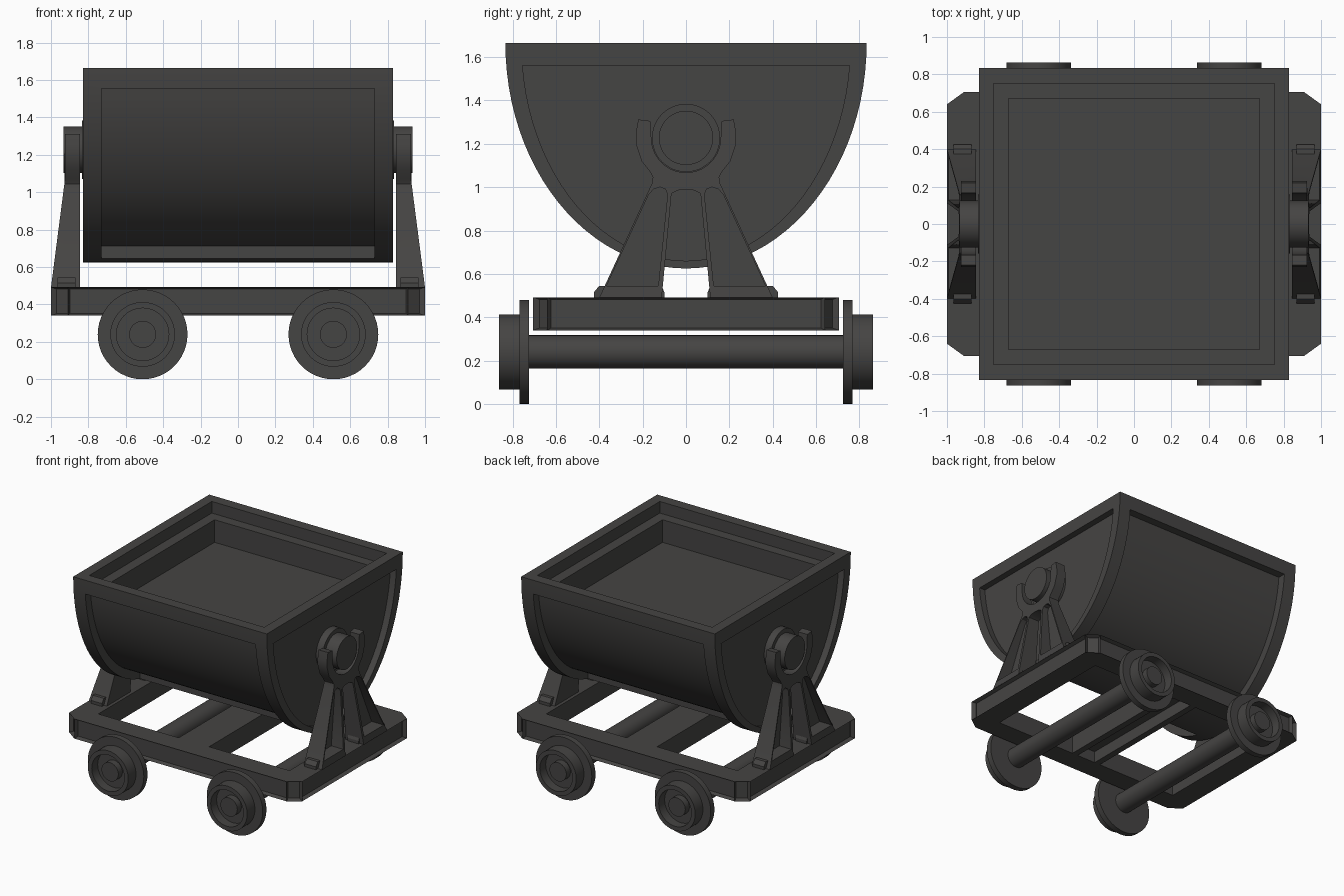
import bpy, bmesh
from math import pi, sin, cos, sqrt, asin

if "Cube" in bpy.data.objects:
    bpy.data.objects.remove(bpy.data.objects["Cube"])

mat = bpy.data.materials.new("dark_iron")
mat.diffuse_color = (0.06, 0.058, 0.056, 1)
mat.use_nodes = True
mat.node_tree.nodes["Principled BSDF"].inputs["Base Color"].default_value = mat.diffuse_color


def finish(name, bm):
    bmesh.ops.recalc_face_normals(bm, faces=bm.faces)
    me = bpy.data.meshes.new(name)
    bm.to_mesh(me)
    bm.free()
    me.materials.append(mat)
    ob = bpy.data.objects.new(name, me)
    bpy.context.collection.objects.link(ob)
    return ob


def prism_bm(pts, lo, hi, axis):
    """Extrude a 2D outline along an axis (0=x, 1=y, 2=z)."""
    bm = bmesh.new()
    loops = []
    for h in (lo, hi):
        loop = []
        for p in pts:
            c = list(p)
            c.insert(axis, h)
            loop.append(bm.verts.new(c))
        loops.append(loop)
    a, b = loops
    bm.faces.new(a)
    bm.faces.new(b[::-1])
    for i in range(len(a)):
        j = (i + 1) % len(a)
        bm.faces.new((a[i], b[i], b[j], a[j]))
    return bm


def prism(name, pts, lo, hi, axis=0):
    return finish(name, prism_bm(pts, lo, hi, axis))


def rect(x0, x1, y0, y1):
    return [(x0, y0), (x1, y0), (x1, y1), (x0, y1)]


def select(ob):
    bpy.ops.object.select_all(action='DESELECT')
    ob.select_set(True)
    bpy.context.view_layer.objects.active = ob


def cut(ob, *args):
    cutter = prism("cutter", *args)
    mod = ob.modifiers.new("cut", 'BOOLEAN')
    mod.operation, mod.solver, mod.object = 'DIFFERENCE', 'EXACT', cutter
    select(ob)
    bpy.ops.object.modifier_apply(modifier=mod.name)
    bpy.data.objects.remove(cutter)


def smooth(ob):
    select(ob)
    bpy.ops.object.shade_smooth_by_angle(angle=pi / 6)


def turned_copy(ob, name):
    """Copy on the opposite side, turned half a turn about z."""
    c = ob.copy()
    c.name = name
    c.rotation_euler.z = pi
    bpy.context.collection.objects.link(c)
    return c


def lathe(name, profile, axis, centre=(0, 0, 0), n=48):
    """Revolve (radius, height) points around the x or y axis."""
    bm = bmesh.new()
    vs = [bm.verts.new((h, r, 0) if axis == 0 else (r, h, 0)) for r, h in profile]
    es = [bm.edges.new(e) for e in zip(vs, vs[1:])]
    ax = (1, 0, 0) if axis == 0 else (0, 1, 0)
    bmesh.ops.spin(bm, geom=vs + es, cent=(0, 0, 0), axis=ax, angle=2 * pi, steps=n)
    bmesh.ops.remove_doubles(bm, verts=bm.verts, dist=1e-4)
    ob = finish(name, bm)
    ob.location = centre
    smooth(ob)
    return ob


TOP = 1.665


def bowl(a, b, t0, t1, n):
    """Elliptical arc hanging from the rim height; t=0 at +y, pi/2 at the bottom."""
    ts = [t0 + (t1 - t0) * i / n for i in range(n + 1)]
    return [(a * cos(t), TOP - b * sin(t)) for t in ts]


# tub with recessed sides, recessed ends and stepped interior
tub = prism("tub", bowl(0.833, 1.04, 0, pi, 48), -0.83, 0.83)
t_top, t_low = asin(0.11 / 0.975), pi / 2 - asin(0.16 / 0.77)
side = bowl(0.77, 0.975, t_top, t_low, 20) + [(0.16, 0.5), (1.0, 0.5), (1.0, TOP - 0.11)]
t_end = asin(0.105 / 1.005)
end = bowl(0.758, 1.005, t_end, pi - t_end, 44)
for s in (1, -1):
    cut(tub, [(s * y, z) for y, z in side], -0.73, 0.73, 0)
    cut(tub, end, s * 0.78, s * 0.95, 0)
cut(tub, rect(-0.75, 0.75, -0.75, 0.75), 1.575, 1.8, 2)
cut(tub, rect(-0.67, 0.67, -0.67, 0.67), 1.40, 1.8, 2)
smooth(tub)

# pivot pins with collar
pin = lathe("pivot_pin_right", [(0, 0.77), (0.157, 0.77), (0.157, 0.835), (0.125, 0.835),
                                (0.125, 0.933), (0, 0.933)], 0, (0, 0, 1.227))
turned_copy(pin, "pivot_pin_left")

# A-frame bracket with open saddle
saddle = [(0.16 * sin(t), 1.227 - 0.16 * cos(t)) for t in [i * pi / 20 for i in range(1, 11)]]
half = saddle + [(0.165, 1.305), (0.22, 1.312), (0.231, 1.25), (0.231, 1.20), (0.205, 1.12),
                 (0.165, 1.07), (0.153, 1.045), (0.158, 1.015), (0.40, 0.49),
                 (0.112, 0.49), (0.067, 0.97), (0.04, 0.985)]
outline = [(0, 1.067)] + half + [(0, 0.99)] + [(-y, z) for y, z in half[::-1]]
bm = prism_bm(outline, 0.845, 1.0, 0)
for v in bm.verts:
    if v.co.x > 0.9:  # outer face leans in towards the top
        v.co.x = 1.0 - 0.075 * min(1, (v.co.z - 0.49) / 0.58)
bracket = finish("bracket_right", bm)
pocket = [(0.128, 0.545), (0.366, 0.545), (0.172, 0.965), (0.15, 0.99),
          (0.12, 1.0), (0.095, 0.99), (0.085, 0.965)]
for s in (1, -1):
    cut(bracket, [(s * y, z) for y, z in pocket], 0.89, 1.1, 0)
smooth(bracket)
turned_copy(bracket, "bracket_left")

# foot lugs beside the bracket legs
for s in (1, -1):
    for y0, y1, y2 in ((0.36, 0.425, 0.40), (0.15, 0.10, 0.112)):
        lug = prism("foot_lug_right", [(s * y0, 0.48), (s * y1, 0.48), (s * y1, 0.515),
                                       (s * y2, 0.545), (s * y0, 0.545)], 0.87, 0.965)
        turned_copy(lug, "foot_lug_left")

# chassis frame: chamfered ring with panelled sides and a channel cross beam
corner = [(1.0, 0.64), (0.91, 0.705)]
octagon = (corner + [(-x, y) for x, y in corner[::-1]] + [(-x, -y) for x, y in corner]
           + [(x, -y) for x, y in corner[::-1]])
bm = prism_bm(octagon, 0.34, 0.492, 2)
bmesh.ops.recalc_face_normals(bm, faces=bm.faces)
sides = [f for f in bm.faces if abs(f.normal.z) < 0.5]
bmesh.ops.inset_individual(bm, faces=sides, thickness=0.015, depth=-0.03)
frame = finish("chassis_frame", bm)
for s in (1, -1):
    cut(frame, rect(s * 0.13, s * 0.82, -0.54, 0.54), 0.2, 0.6, 2)
cut(frame, rect(-0.08, 0.08, -0.54, 0.54), 0.2, 0.43, 2)

# axles and flanged wheels
wheel_profile = [(0, 0.723), (0.24, 0.723), (0.24, 0.768), (0.173, 0.768), (0.173, 0.863),
                 (0.14, 0.863), (0.14, 0.79), (0.072, 0.79), (0.072, 0.84), (0, 0.84)]
for x in (-0.51, 0.51):
    lathe("axle", [(0, -0.73), (0.077, -0.73), (0.077, 0.73), (0, 0.73)], 1, (x, 0, 0.24), 32)
    wheel = lathe("wheel_back", wheel_profile, 1, (x, 0, 0.24))
    turned_copy(wheel, "wheel_front")
